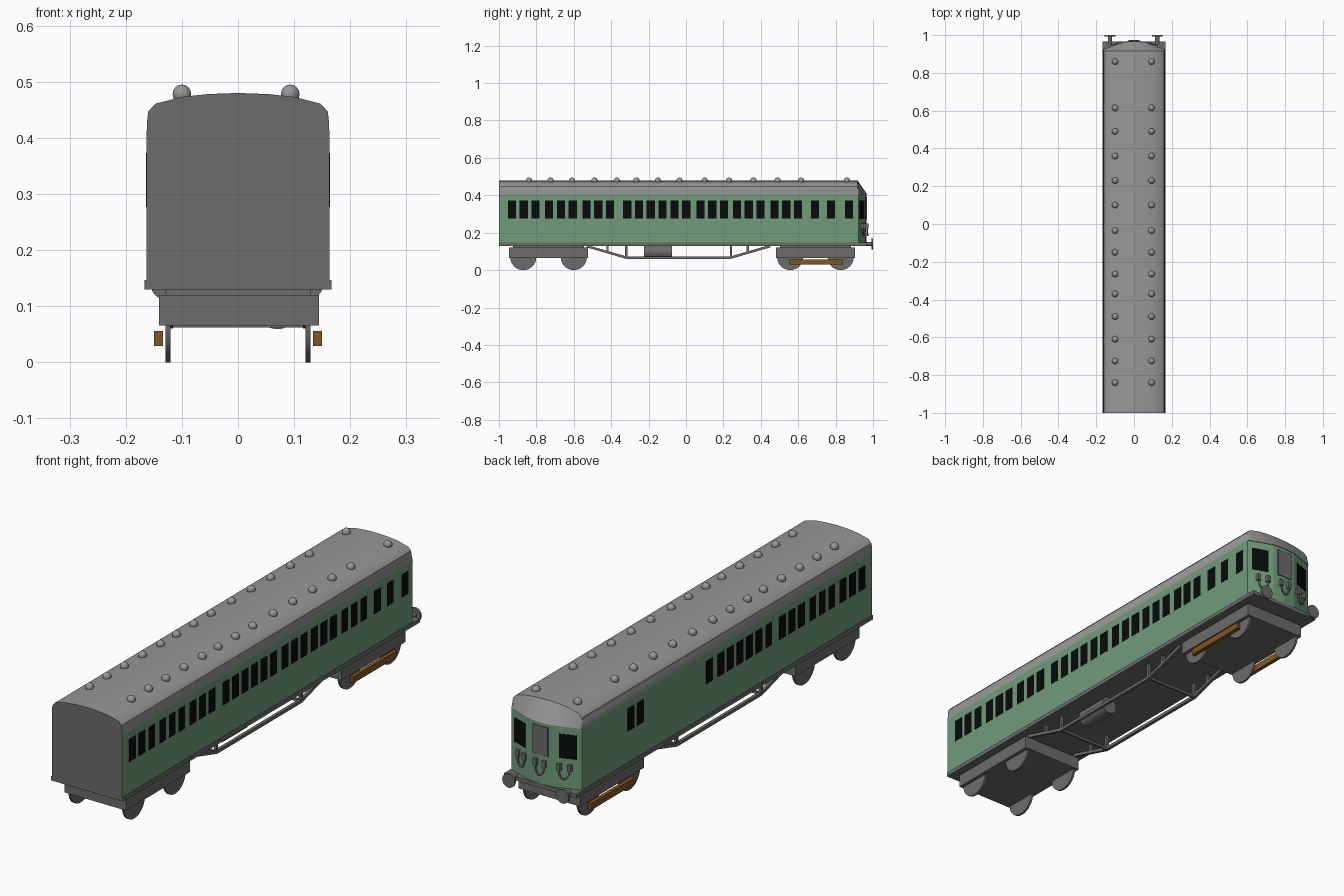
import bpy, bmesh, math
from mathutils import Vector

if "Cube" in bpy.data.objects:
    bpy.data.objects.remove(bpy.data.objects["Cube"])


def mat(name, col):
    m = bpy.data.materials.new(name)
    m.diffuse_color = (*col, 1)
    m.use_nodes = True
    m.node_tree.nodes["Principled BSDF"].inputs["Base Color"].default_value = m.diffuse_color
    return m


GREEN = mat("coach_green", (0.16, 0.33, 0.20))
ROOF = mat("roof_grey", (0.31, 0.31, 0.31))
DARK = mat("underframe_grey", (0.15, 0.15, 0.15))
BLACK = mat("window_black", (0.003, 0.003, 0.003))
BROWN = mat("wood_brown", (0.23, 0.09, 0.015))


def finish(name, bm, *mats, smooth=False):
    me = bpy.data.meshes.new(name)
    bmesh.ops.recalc_face_normals(bm, faces=bm.faces[:])
    bm.to_mesh(me)
    bm.free()
    for m in mats:
        me.materials.append(m)
    ob = bpy.data.objects.new(name, me)
    bpy.context.collection.objects.link(ob)
    if smooth:
        bpy.context.view_layer.objects.active = ob
        ob.select_set(True)
        bpy.ops.object.shade_smooth_by_angle(angle=math.radians(35))
        ob.select_set(False)
    return ob


def add_box(bm, x, y, z):
    """Box from (min, max) ranges."""
    vs = bmesh.ops.create_cube(bm, size=1)["verts"]
    for v in vs:
        v.co = Vector([(r[0] + r[1]) / 2 + c * (r[1] - r[0]) for r, c in zip((x, y, z), v.co)])


def add_bar(bm, a, b, w):
    """Square bar between two points."""
    a, b = Vector(a), Vector(b)
    vs = bmesh.ops.create_cube(bm, size=1)["verts"]
    q = (b - a).to_track_quat('Z', 'Y')
    for v in vs:
        v.co = (a + b) / 2 + q @ Vector((v.co.x * w, v.co.y * w, v.co.z * (b - a).length))


def add_cyl(bm, a, b, r, n=24):
    a, b = Vector(a), Vector(b)
    vs = bmesh.ops.create_cone(bm, cap_ends=True, segments=n, radius1=r, radius2=r,
                               depth=(b - a).length)["verts"]
    q = (b - a).to_track_quat('Z', 'Y')
    for v in vs:
        v.co = (a + b) / 2 + q @ v.co


# Body shell: plan outline with bowed cab, extruded upward
W, ZB, ZE = 0.163, 0.147, 0.405
half = [(W, 0.922), (0.055, 0.96), (0, 0.965)]
plan = [(W, -1)] + half + [(-x, y) for x, y in half[-2::-1]] + [(-W, -1)]
bm = bmesh.new()
f = bm.faces.new([bm.verts.new((x, y, ZB)) for x, y in plan])
ext = bmesh.ops.extrude_face_region(bm, geom=[f])["geom"]
for v in ext:
    if isinstance(v, bmesh.types.BMVert):
        v.co.z = ZE
bmesh.ops.recalc_face_normals(bm, faces=bm.faces[:])
for f in bm.faces:
    f.material_index = 1 if f.normal.y < -0.9 or abs(f.normal.z) > 0.9 else 0
finish("body_shell", bm, GREEN, DARK)


def cab_y(x):
    x = abs(x)
    if x < 0.055:
        return 0.965 - 0.005 * x / 0.055
    return 0.96 - 0.038 * (x - 0.055) / (W - 0.055)


# Roof: arched profile with sloping cab end
arc = [(W, ZE), (0.162, 0.43), (0.160, 0.447), (0.147, 0.461), (0.1, 0.473), (0.055, 0.478), (0, 0.48)]
prof = arc + [(-x, z) for x, z in arc[-2::-1]]
bm = bmesh.new()
rows = [[bm.verts.new((x, -1, z)) for x, z in prof],
        [bm.verts.new((x, 0.917, z)) for x, z in prof],
        [bm.verts.new((x, cab_y(x) + 0.003, ZE)) for x, z in prof]]
for r0, r1 in zip(rows, rows[1:]):
    for i in range(len(prof) - 1):
        bm.faces.new((r0[i], r0[i + 1], r1[i + 1], r1[i]))
end = bm.faces.new(rows[0])
end.material_index = 1
bm.faces.new([rows[0][0], rows[0][-1]] + rows[2][::-1])
finish("roof", bm, ROOF, DARK, smooth=True)

# Roof ventilators
bm = bmesh.new()
for y in (.86, .615, .49, .36, .23, .1, -.035, -.15, -.265, -.37, -.49, -.61, -.725, -.84):
    for x in (-0.1, 0.093):
        vs = bmesh.ops.create_uvsphere(bm, u_segments=14, v_segments=8, radius=0.017)["verts"]
        for v in vs:
            v.co += Vector((x, y, 0.478))
finish("roof_ventilators", bm, ROOF, smooth=True)

# Side windows: full row on the right, luggage gap on the left
triples = (-.868, -.669, -.469, -.251, -.062, .14, .336, .536)
right = [c + d for c in triples for d in (-.063, 0, .063)] + [.69, .775, .872]
left = [y for y in right if y < 0.09] + [.535, .597]
bm = bmesh.new()
for s, ys in ((1, right), (-1, left)):
    for y in ys:
        add_box(bm, sorted((s * (W - 0.003), s * (W + 0.001))), (y - .022, y + .022), (.277, .373))
finish("side_windows", bm, BLACK)

# Cab windows laid on the slanted cab faces
bm = bmesh.new()
for s in (1, -1):
    vs = []
    for off in (-0.002, 0.002):
        for x, z in ((.078, .272), (.145, .272), (.145, .373), (.078, .373)):
            vs.append(bm.verts.new((s * x, cab_y(x) + off, z)))
    bm.faces.new(vs[:4])
    bm.faces.new(vs[4:])
    for i in range(4):
        j = (i + 1) % 4
        bm.faces.new((vs[i], vs[j], vs[4 + j], vs[4 + i]))
finish("cab_windows", bm, BLACK)

# Cab centre panel
bm = bmesh.new()
add_box(bm, (-.035, .035), (.96, .968), (.27, .39))
finish("cab_centre_panel", bm, DARK)

# Jumper sockets and hanging hoses
bm = bmesh.new()
for cx in (-.1, 0, .1):
    for s in (-1, 1):
        x = cx + s * 0.02
        y = cab_y(x)
        add_box(bm, (x - .008, x + .008), (y - .005, y + .012), (.222, .25))
    pts = []
    for i in range(9):
        a = math.pi * i / 8
        x = cx + 0.02 * math.cos(a)
        pts.append((x, cab_y(x) + .007, .222 - .036 * math.sin(a)))
    for a, b in zip(pts, pts[1:]):
        add_bar(bm, a, b, .006)
finish("cab_hoses", bm, DARK)

# Underframe plate
bm = bmesh.new()
add_box(bm, (-.167, .167), (-1, .965), (.13, .147))
finish("underframe", bm, DARK)

# Buffers
bm = bmesh.new()
for x in (-.127, .123):
    add_cyl(bm, (x, .95, .14), (x, .993, .14), .011, 16)
    add_cyl(bm, (x, .992, .14), (x, 1, .14), .029, 24)
finish("buffers", bm, DARK, smooth=True)

# Bogies with wheels
for name, c, axles in (("rear", -.735, (-.87, -.6)), ("cab", .692, (.557, .827))):
    bm = bmesh.new()
    add_box(bm, (-.141, .144), (c - .212, c + .212), (.066, .12))
    add_box(bm, (-.13, .13), (c - .19, c + .19), (.12, .131))
    finish(name + "_bogie_frame", bm, DARK)
    bm = bmesh.new()
    for y in axles:
        for s in (-1, 1):
            add_cyl(bm, (s * .12, y, .07), (s * .129, y, .07), .07, 32)
    finish(name + "_bogie_wheels", bm, DARK, smooth=True)

# Wooden pickup beams beside the cab bogie
bm = bmesh.new()
for s in (-1, 1):
    add_box(bm, sorted((s * .134, s * .15)), (.55, .84), (.029, .056))
finish("pickup_beams", bm, BROWN)

# Truss rods, posts and cross members
bm = bmesh.new()
for s in (-1, 1):
    x = s * .122
    path = [(x, -.53, .128), (x, -.32, .067), (x, .24, .067), (x, .45, .128)]
    for a, b in zip(path, path[1:]):
        add_bar(bm, a, b, .013)
    for y, z in ((-.42, .096), (-.32, .065), (.24, .065), (.33, .093)):
        add_bar(bm, (x, y, z), (x, y, .132), .012)
for y in (-.32, .24):
    add_bar(bm, (-.122, y, .067), (.122, y, .067), .01)
finish("truss", bm, DARK)

# Air reservoir
bm = bmesh.new()
add_cyl(bm, (.07, -.225, .096), (.07, -.075, .096), .037, 24)
finish("air_reservoir", bm, DARK, smooth=True)
